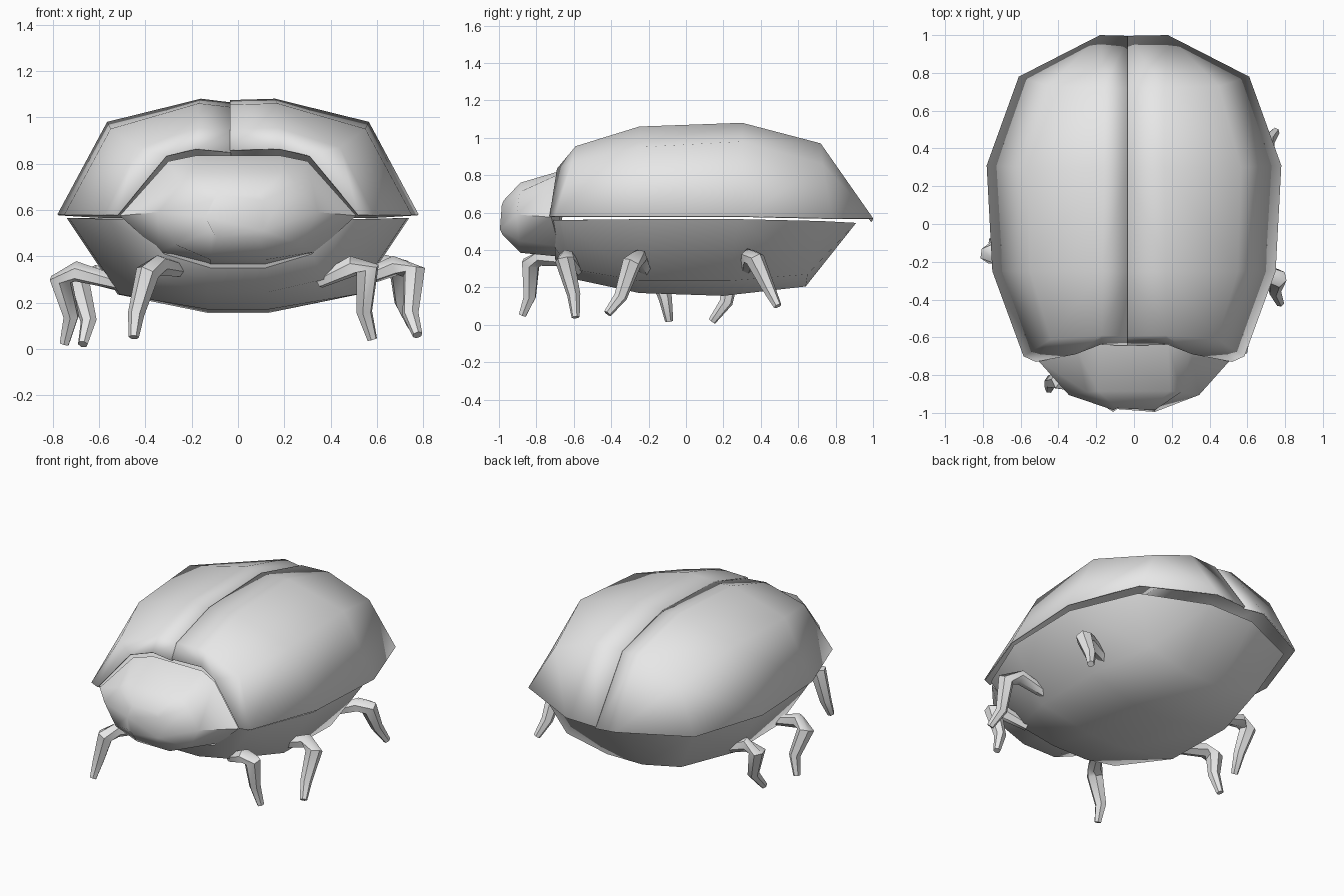
import bpy, bmesh, math
from mathutils import Vector

grey = bpy.data.materials.new("light_grey")
grey.diffuse_color = (0.8, 0.8, 0.8, 1)


def finish(name, bm, angle=60):
    mesh = bpy.data.meshes.new(name)
    bm.to_mesh(mesh)
    bm.free()
    obj = bpy.data.objects.new(name, mesh)
    bpy.context.collection.objects.link(obj)
    mesh.materials.append(grey)
    bpy.ops.object.select_all(action='DESELECT')
    obj.select_set(True)
    bpy.context.view_layer.objects.active = obj
    bpy.ops.object.shade_smooth_by_angle(angle=math.radians(angle))
    return obj


def loft(rows, closed=False):
    """Skin equal-length rows of points with quads."""
    bm = bmesh.new()
    grid = [[bm.verts.new(p) for p in row] for row in rows]
    n = len(rows[0])
    for a, b in zip(grid, grid[1:]):
        for j in range(n if closed else n - 1):
            k = (j + 1) % n
            bm.faces.new((a[j], a[k], b[k], b[j]))
    if closed:
        bm.faces.new(grid[0])
        bm.faces.new(grid[-1])
    bmesh.ops.remove_doubles(bm, verts=bm.verts, dist=0.0005)
    bmesh.ops.recalc_face_normals(bm, faces=bm.faces)
    return bm


def flip(p):
    return (-p[0], p[1], p[2])


# Wing covers: half sections from rim to crown, front to back
shell = [
    [(0.52, -0.73, 0.58), (0.31, -0.69, 0.835), (0.18, -0.64, 0.865)],
    [(0.585, -0.70, 0.58), (0.44, -0.61, 0.87), (0.17, -0.59, 0.955)],
    [(0.75, -0.25, 0.58), (0.55, -0.25, 0.95), (0.17, -0.25, 1.06)],
    [(0.78, 0.31, 0.58), (0.565, 0.30, 0.98), (0.16, 0.30, 1.08)],
    [(0.61, 0.78, 0.57), (0.45, 0.73, 0.86), (0.16, 0.72, 0.97)],
    [(0.61, 0.78, 0.57), (0.61, 0.78, 0.57), (0.18, 1.0, 0.57)],
]
for name, side, seam, drop in (("right_wing_cover", 1, -0.035, 0.006),
                               ("left_wing_cover", -1, -0.03, 0.016)):
    rows = []
    for row in shell:
        c = row[2]
        pts = [p if side > 0 else flip(p) for p in row]
        rows.append(pts + [(seam, c[1] - 0.004, c[2] - drop)])
    bm = loft(rows)
    if sum(f.normal.z for f in bm.faces) < 0:
        bmesh.ops.reverse_faces(bm, faces=bm.faces)
    cover = finish(name, bm)
    mod = cover.modifiers.new("thickness", 'SOLIDIFY')
    mod.thickness = 0.008
    mod.offset = -1

# Belly: half sections from rim to keel, front to back
belly = [
    [(0.46, -0.71, 0.56), (0.32, -0.70, 0.41), (0.12, -0.70, 0.35)],
    [(0.56, -0.67, 0.56), (0.37, -0.62, 0.30), (0.13, -0.60, 0.245)],
    [(0.73, -0.25, 0.565), (0.51, -0.25, 0.235), (0.13, -0.25, 0.17)],
    [(0.74, 0.28, 0.565), (0.52, 0.23, 0.235), (0.13, 0.20, 0.155)],
    [(0.57, 0.72, 0.555), (0.42, 0.65, 0.27), (0.13, 0.64, 0.205)],
    [(0.57, 0.72, 0.555), (0.57, 0.72, 0.555), (0.16, 0.91, 0.545)],
]
bm = loft([row + [flip(p) for p in reversed(row)] for row in belly])
bmesh.ops.holes_fill(bm, edges=bm.edges, sides=0)
bmesh.ops.recalc_face_normals(bm, faces=bm.faces)
finish("belly", bm)

# Head: closed rings from neck to snout
head = [
    [(0.18, -0.63, 0.835), (0.30, -0.67, 0.81), (0.51, -0.72, 0.575),
     (0.34, -0.68, 0.42), (0.12, -0.68, 0.365)],
    [(0.19, -0.885, 0.76), (0.25, -0.89, 0.71), (0.345, -0.905, 0.59),
     (0.27, -0.895, 0.45), (0.12, -0.885, 0.385)],
    [(0.09, -0.975, 0.665), (0.11, -0.985, 0.64), (0.14, -0.96, 0.57),
     (0.11, -0.995, 0.51), (0.09, -0.98, 0.48)],
]
finish("head", loft([r + [flip(p) for p in reversed(r)] for r in head], True))


# Legs: six-sided tubes through hip, knee, ankle and foot
def leg(name, path, radii, sides=6):
    pts = [Vector(p) for p in path]
    rings = []
    ref = (pts[1] - pts[0]).orthogonal().normalized()
    for i, p in enumerate(pts):
        t = pts[min(i + 1, len(pts) - 1)] - pts[max(i - 1, 0)]
        t.normalize()
        ref = (ref - t * ref.dot(t)).normalized()
        other = t.cross(ref)
        rings.append([p + radii[i] * (ref * math.cos(a) + other * math.sin(a))
                      for a in (math.tau * k / sides for k in range(sides))])
    finish(name, loft(rings, True), 50)


thick = (0.03, 0.045, 0.052, 0.036, 0.022)
leg("front_left_leg", [(-0.24, -0.62, 0.34), (-0.34, -0.77, 0.36),
    (-0.39, -0.83, 0.33), (-0.44, -0.835, 0.15), (-0.45, -0.875, 0.05)], thick)
leg("front_right_leg", [(0.35, -0.58, 0.29), (0.50, -0.64, 0.36),
    (0.56, -0.65, 0.35), (0.545, -0.60, 0.16), (0.58, -0.59, 0.04)], thick)
leg("middle_right_leg", [(0.48, -0.21, 0.28), (0.68, -0.25, 0.36),
    (0.76, -0.29, 0.33), (0.745, -0.35, 0.15), (0.775, -0.42, 0.06)], thick)
leg("middle_left_leg", [(-0.50, -0.20, 0.28), (-0.70, -0.18, 0.335),
    (-0.765, -0.16, 0.30), (-0.72, -0.11, 0.14), (-0.75, -0.09, 0.02)], thick)
leg("rear_right_leg", [(0.48, 0.32, 0.29), (0.64, 0.34, 0.365),
    (0.70, 0.37, 0.35), (0.71, 0.44, 0.20), (0.75, 0.49, 0.10)], thick)
leg("rear_left_leg", [(-0.48, 0.27, 0.27), (-0.62, 0.25, 0.32),
    (-0.69, 0.24, 0.29), (-0.645, 0.215, 0.12), (-0.67, 0.14, 0.02)], thick)
